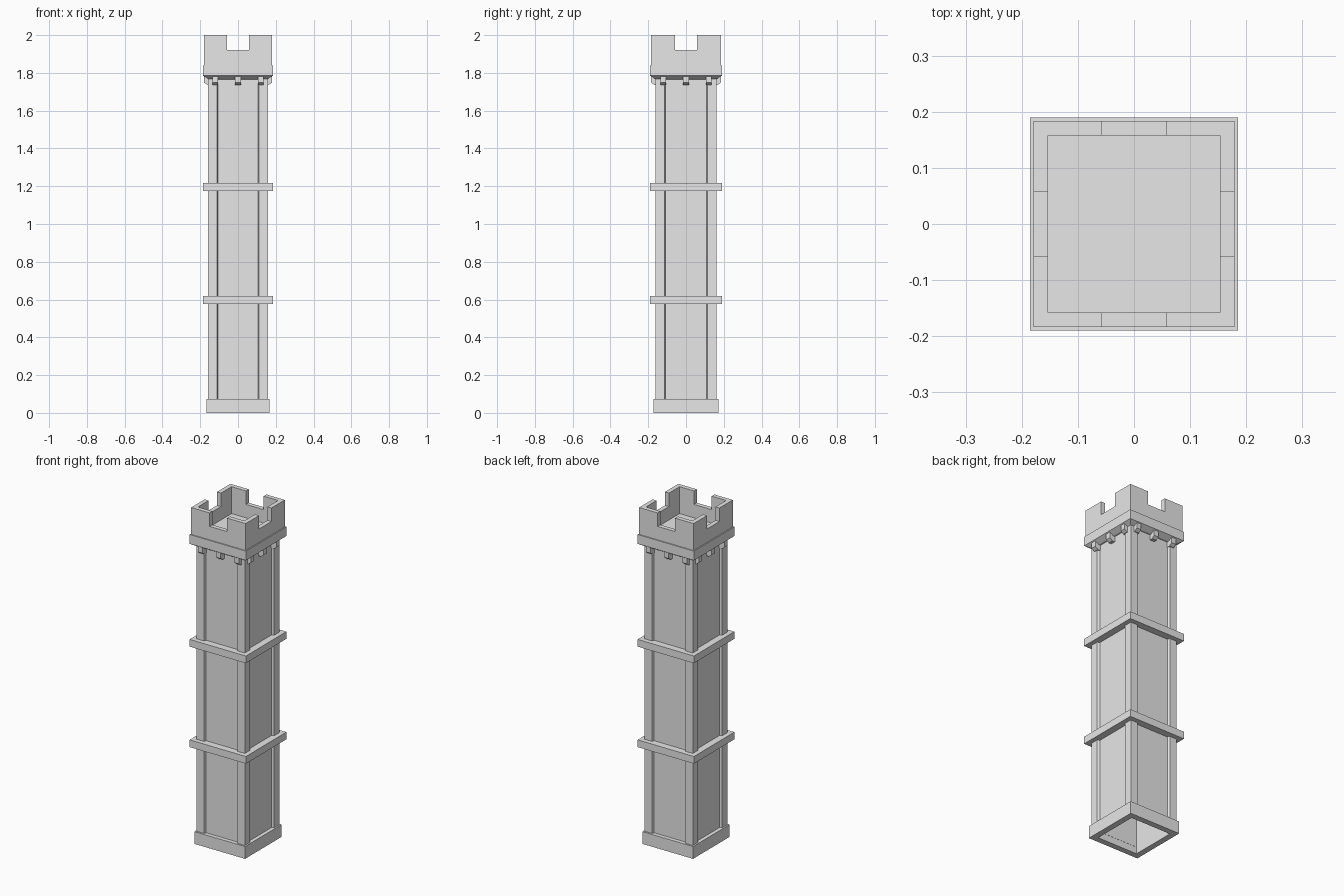
import bpy, bmesh
from mathutils import Matrix

old = bpy.data.objects.get("Cube")
if old:
    bpy.data.objects.remove(old, do_unlink=True)

stone = bpy.data.materials.new("grey_stone")
stone.use_nodes = True
stone.diffuse_color = (0.8, 0.8, 0.8, 1)
stone.node_tree.nodes["Principled BSDF"].inputs["Base Color"].default_value = (0.8, 0.8, 0.8, 1)


def finish(name, bm):
    bmesh.ops.recalc_face_normals(bm, faces=bm.faces)
    mesh = bpy.data.meshes.new(name)
    bm.to_mesh(mesh)
    bm.free()
    mesh.materials.append(stone)
    obj = bpy.data.objects.new(name, mesh)
    bpy.context.collection.objects.link(obj)
    return obj


def loft(name, levels, ring=False):
    """Stack rectangles (half x, half y, z); a ring closes on itself, else ends are capped."""
    bm = bmesh.new()
    loops = [[bm.verts.new((sx * hx, sy * hy, z))
              for sx, sy in ((-1, -1), (1, -1), (1, 1), (-1, 1))]
             for hx, hy, z in levels]
    pairs = list(zip(loops, loops[1:]))
    if ring:
        pairs.append((loops[-1], loops[0]))
    else:
        bm.faces.new(loops[0])
        bm.faces.new(loops[-1])
    for a, b in pairs:
        for i in range(4):
            j = (i + 1) % 4
            bm.faces.new((a[i], a[j], b[j], b[i]))
    return finish(name, bm)


def frame(name, hx, hy, z0, z1, wall):
    """Hollow rectangular frame with the given wall thickness."""
    return loft(name, [(hx, hy, z0), (hx, hy, z1),
                       (hx - wall, hy - wall, z1), (hx - wall, hy - wall, z0)], True)


def prism(name, points, offset, matrix):
    """Extrude a polygon by an offset and place it."""
    bm = bmesh.new()
    face = bm.faces.new([bm.verts.new(p) for p in points])
    new = bmesh.ops.extrude_face_region(bm, geom=[face])["geom"]
    bmesh.ops.translate(bm, vec=offset,
                        verts=[v for v in new if isinstance(v, bmesh.types.BMVert)])
    bm.transform(matrix)
    return finish(name, bm)


# Base, shaft and string courses
frame("base_plinth", 0.167, 0.172, 0, 0.073, 0.035)
frame("shaft_panels", 0.144, 0.148, 0.04, 1.79, 0.012)
for name, z in (("lower_band", 0.577), ("upper_band", 1.174)):
    frame(name, 0.185, 0.19, z, z + 0.043, 0.045)

# Corner pilasters with splayed edges
corner = [(0.158, 0.162), (0.111, 0.162), (0.105, 0.147),
          (0.143, 0.147), (0.143, 0.108), (0.158, 0.114)]
for sx in (-1, 1):
    for sy in (-1, 1):
        prism("corner_pilaster", [(x, y, 0.05) for x, y in corner], (0, 0, 1.73),
              Matrix.Diagonal((sx, sy, 1, 1)))

# Flared cornice that carries the roof deck
loft("cornice", [(0.155, 0.159, 1.766), (0.185, 0.19, 1.785), (0.185, 0.19, 1.84)])

# Corbels, three on each side
for turn in range(4):
    reach = 0.184 if turn % 2 == 0 else 0.179
    profile = [(0.14, 1.735), (reach - 0.018, 1.735), (reach, 1.748),
               (reach, 1.786), (0.14, 1.786)]
    for x in (-0.12, 0, 0.12):
        prism("corbel", [(x - 0.015, -d, z) for d, z in profile], (0.03, 0, 0),
              Matrix.Rotation(turn * 1.5707963, 4, "Z"))

# Battlement wall with a notch cut through each side
wall = frame("battlement", 0.179, 0.184, 1.84, 2, 0.026)
for hx, hy in ((0.058, 0.3), (0.3, 0.058)):
    cutter = loft("notch_cutter", [(hx, hy, 1.92), (hx, hy, 2.1)])
    cutter.hide_render = True
    mod = wall.modifiers.new("notch", "BOOLEAN")
    mod.operation = "DIFFERENCE"
    mod.solver = "EXACT"
    mod.object = cutter
    bpy.context.view_layer.objects.active = wall
    bpy.ops.object.modifier_apply(modifier=mod.name)
    bpy.data.objects.remove(cutter, do_unlink=True)
